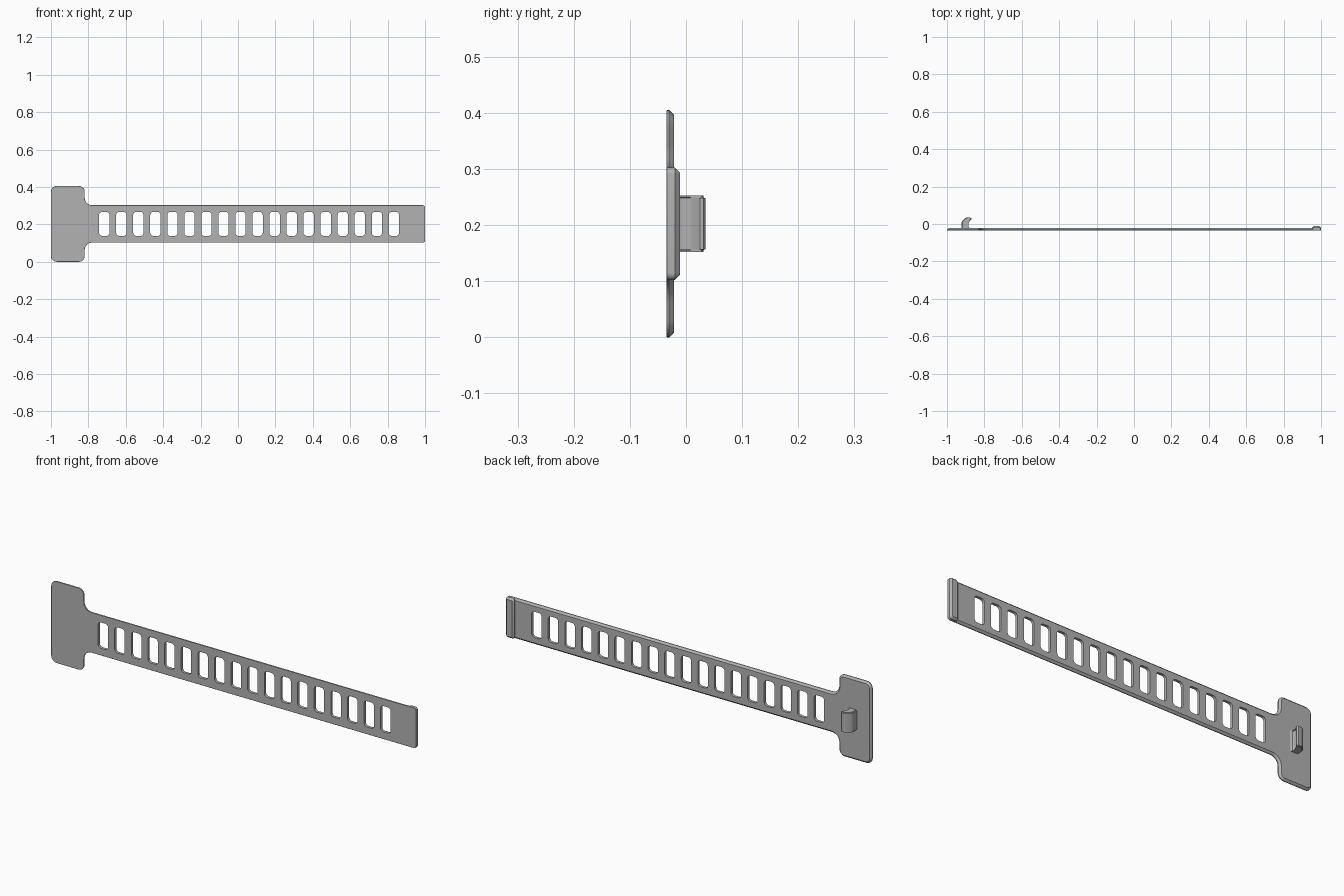
import bpy, bmesh, math
from mathutils import Vector

if "Cube" in bpy.data.objects:
    bpy.data.objects.remove(bpy.data.objects["Cube"])

grey = bpy.data.materials.new("plain_grey")
grey.use_nodes = True
colour = (0.45, 0.45, 0.45, 1)
grey.diffuse_color = colour
grey.node_tree.nodes["Principled BSDF"].inputs["Base Color"].default_value = colour

MID = 0.2025                      # height of the strap's centre line
FRONT, EDGE, BACK = -0.035, -0.030, -0.021


def rounded(corners, steps=6):
    """Outline from right-angled corners (x, z, radius)."""
    pts = []
    for i, (x, z, r) in enumerate(corners):
        p = Vector((x, z))
        a = (Vector(corners[i - 1][:2]) - p).normalized()
        b = (Vector(corners[(i + 1) % len(corners)][:2]) - p).normalized()
        for s in range(steps + 1):
            t = s / steps * math.pi / 2
            pts.append(p + r * (a + b) - r * (b * math.cos(t) + a * math.sin(t)))
    return pts


def inset(pts, d):
    """Move a counter-clockwise outline inwards by d."""
    out = []
    for i, p in enumerate(pts):
        a = (p - pts[i - 1]).normalized()
        b = (pts[(i + 1) % len(pts)] - p).normalized()
        na, nb = Vector((-a.y, a.x)), Vector((-b.y, b.x))
        out.append(p + (na + nb) * d / (1 + na.dot(nb)))
    return out


def loft(bm, outline, layers):
    """Stack copies of the outline at (y, inset) layers, capped at both ends."""
    rings = [[bm.verts.new((p.x, y, p.y)) for p in inset(outline, d)] for y, d in layers]
    for lo, hi in zip(rings, rings[1:]):
        for i in range(len(lo)):
            bm.faces.new((lo[i - 1], lo[i], hi[i], hi[i - 1]))
    bm.faces.new(rings[0])
    bm.faces.new(rings[-1][::-1])


def make(name, bm):
    bmesh.ops.recalc_face_normals(bm, faces=bm.faces)
    mesh = bpy.data.meshes.new(name)
    bm.to_mesh(mesh)
    bm.free()
    mesh.materials.append(grey)
    ob = bpy.data.objects.new(name, mesh)
    bpy.context.collection.objects.link(ob)
    return ob


def smooth(ob):
    bpy.ops.object.select_all(action='DESELECT')
    ob.select_set(True)
    bpy.context.view_layer.objects.active = ob
    bpy.ops.object.shade_smooth_by_angle(angle=math.radians(30))


def box(x0, x1, half, r):
    return rounded([(x0, MID - half, r), (x1, MID - half, r),
                    (x1, MID + half, r), (x0, MID + half, r)])


# T-shaped strap with a chamfered back edge
lower = [(-1, -0.2025, 0.03), (-0.82, -0.2025, 0.03), (-0.82, -0.1, 0.04), (1, -0.1, 0.013)]
corners = [(x, MID + z, r) for x, z, r in lower]
corners += [(x, MID - z, r) for x, z, r in reversed(lower)]
bm = bmesh.new()
loft(bm, rounded(corners), [(FRONT, 0.001), (FRONT + 0.001, 0), (EDGE, 0), (BACK, 0.009)])
strap = make("strap", bm)

# Row of adjustment slots
bm = bmesh.new()
for i in range(18):
    x = -0.715 + i * 0.0911
    loft(bm, box(x - 0.0275, x + 0.0275, 0.064, 0.016), [(-0.06, 0), (0.01, 0)])
cutter = make("slot_cutter", bm)
cutter.hide_render = True
cut = strap.modifiers.new("slots", 'BOOLEAN')
cut.operation, cut.solver, cut.object = 'DIFFERENCE', 'EXACT', cutter
smooth(strap)
bpy.ops.object.modifier_apply(modifier="slots")
bpy.data.objects.remove(cutter)

# Raised grip across the strap's end
bm = bmesh.new()
loft(bm, box(0.953, 1, 0.1, 0.012), [(EDGE, 0), (-0.020, 0), (-0.011, 0.009)])
smooth(make("end_grip", bm))

# Bent hook on the back of the head
profile = [(-0.922, -0.024), (-0.922, 0.008), (-0.917, 0.017), (-0.903, 0.031),
           (-0.894, 0.035), (-0.876, 0.035), (-0.870, 0.031), (-0.870, 0.025),
           (-0.886, 0.010), (-0.890, 0.002), (-0.890, -0.010), (-0.886, -0.017),
           (-0.877, -0.021), (-0.877, -0.024)]
bm = bmesh.new()
ends = [[bm.verts.new((x, y, MID + z)) for x, y in profile] for z in (-0.05, 0.05)]
for i in range(len(profile)):
    bm.faces.new((ends[0][i - 1], ends[0][i], ends[1][i], ends[1][i - 1]))
caps = [bm.faces.new(e) for e in ends]
# Round the rim of both hook ends above the base
rim = [e for f in caps for e in f.edges if max(v.co.y for v in e.verts) > 0.0]
bmesh.ops.bevel(bm, geom=rim, offset=0.006, segments=3, affect='EDGES', clamp_overlap=True)
smooth(make("hook", bm))
